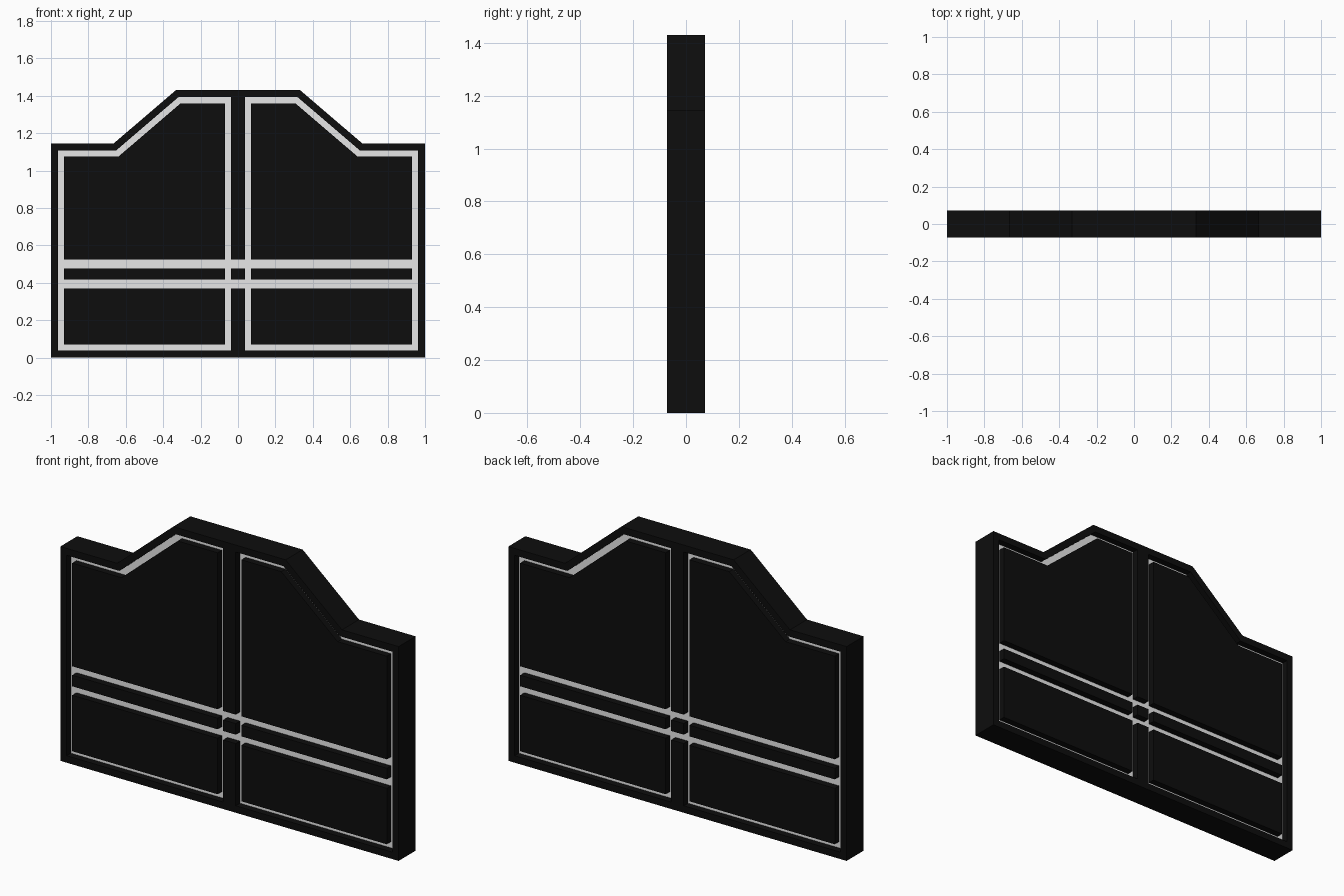
import bpy, bmesh

cube = bpy.data.objects.get("Cube")
if cube:
    bpy.data.objects.remove(cube, do_unlink=True)

HALF = 0.072      # half thickness of the slab
CORE = 0.036      # half thickness left at the bottom of the grooves
INNER = 0.037     # rim width, also half width of the mullion
PANEL = 0.07      # panel edge, one groove further in
BAR1, BAR2 = (0.369, 0.417), (0.476, 0.524)   # cross groove heights


def material(name, rgb):
    m = bpy.data.materials.new(name)
    m.use_nodes = True
    m.diffuse_color = (*rgb, 1)
    bsdf = next(n for n in m.node_tree.nodes if n.type == 'BSDF_PRINCIPLED')
    bsdf.inputs["Base Color"].default_value = (*rgb, 1)
    return m


black = material("black", (0.004, 0.004, 0.004))
white = material("off_white", (0.8, 0.8, 0.8))


def prism(name, pts, depth, mat):
    """Extrude a right-half x/z outline through the slab and mirror it to the left."""
    bm = bmesh.new()
    face = bm.faces.new([bm.verts.new((x, -depth, z)) for x, z in pts])
    ext = bmesh.ops.extrude_face_region(bm, geom=[face], use_keep_orig=True)
    verts = [g for g in ext["geom"] if isinstance(g, bmesh.types.BMVert)]
    bmesh.ops.translate(bm, verts=verts, vec=(0, 2 * depth, 0))
    bmesh.ops.recalc_face_normals(bm, faces=bm.faces)
    # open the centre plane so that the mirrored halves join
    seam = [f for f in bm.faces if all(abs(v.co.x) < 1e-6 for v in f.verts)]
    bmesh.ops.delete(bm, geom=seam, context='FACES_ONLY')
    me = bpy.data.meshes.new(name)
    bm.to_mesh(me)
    bm.free()
    me.materials.append(mat)
    ob = bpy.data.objects.new(name, me)
    bpy.context.collection.objects.link(ob)
    mirror = ob.modifiers.new("Mirror", 'MIRROR')
    mirror.use_mirror_merge = True
    return ob


def stepped_top(d):
    """Shouldered top edge, inset by d, from the outer side towards the centre."""
    k = 0.368 * d
    return [(1 - d, 1.145 - d), (0.665 - k, 1.145 - d), (0.332 - k, 1.43 - d)]


def rect(x0, x1, z0, z1):
    return [(x0, z0), (x1, z0), (x1, z1), (x0, z1)]


# Outer rim with the mullion, which is cut through by the cross grooves
prism("outer_frame",
      [(0, BAR1[0]), (0, 0), (1, 0)] + stepped_top(0)
      + [(0, 1.43), (0, BAR2[1]), (INNER, BAR2[1]), (INNER, 1.43 - INNER)]
      + stepped_top(INNER)[::-1]
      + [(1 - INNER, INNER), (INNER, INNER), (INNER, BAR1[0])],
      HALF, black)

# Light core that shows at the bottom of every groove
prism("groove_core", [(0, 0.02), (0.98, 0.02)] + stepped_top(0.02) + [(0, 1.41)], CORE, white)

# Raised panels and the small block where the mullion meets the cross grooves
prism("upper_panels", [(PANEL, BAR2[1]), (1 - PANEL, BAR2[1])] + stepped_top(PANEL)
      + [(PANEL, 1.43 - PANEL)], HALF, black)
prism("middle_panels", rect(PANEL, 1 - PANEL, BAR1[1], BAR2[0]), HALF, black)
prism("lower_panels", rect(PANEL, 1 - PANEL, PANEL, BAR1[0]), HALF, black)
prism("centre_block", rect(0, INNER, BAR1[1], BAR2[0]), HALF, black)
